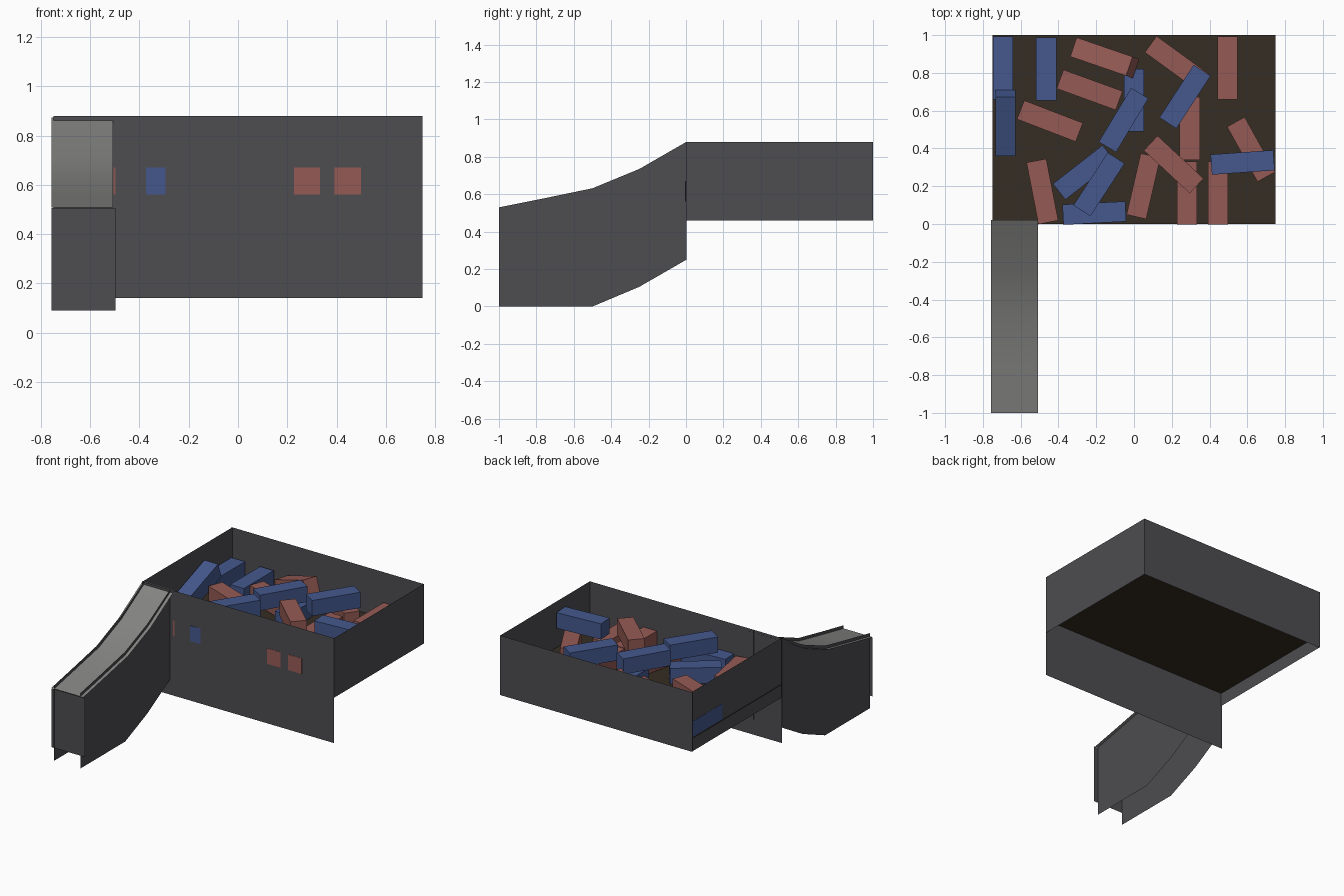
import bpy, bmesh
from math import radians
from mathutils import Matrix, Vector

if "Cube" in bpy.data.objects:
    bpy.data.objects.remove(bpy.data.objects["Cube"])


def material(name, rgb):
    m = bpy.data.materials.new(name)
    m.diffuse_color = (*rgb, 1)
    m.use_nodes = True
    m.node_tree.nodes["Principled BSDF"].inputs["Base Color"].default_value = m.diffuse_color
    return m


STEEL = material("dark steel", (0.075, 0.072, 0.08))
FLOOR = material("dark soil", (0.036, 0.026, 0.017))
BELT = material("belt grey", (0.23, 0.23, 0.225))
RED = material("brick red", (0.30, 0.105, 0.09))
BLUE = material("brick blue", (0.058, 0.098, 0.27))


def make(name, verts, faces, mat, smooth=False):
    me = bpy.data.meshes.new(name)
    me.from_pydata(verts, [], faces)
    me.materials.append(mat)
    for p in me.polygons:
        p.use_smooth = smooth
    ob = bpy.data.objects.new(name, me)
    bpy.context.collection.objects.link(ob)
    return ob


def wall(name, a, b, z0, z1):
    # upright sheet between two ground points
    make(name, [(*a, z0), (*b, z0), (*b, z1), (*a, z1)], [(0, 1, 2, 3)], STEEL)


# Open tray: sheet walls and a raised floor
W, TOP, LOW, FZ = 0.75, 0.88, 0.46, 0.555
wall("front_wall", (-W, 0), (W, 0), 0.14, TOP)
wall("right_wall", (W, 0), (W, 1), LOW, TOP)
wall("back_wall", (W, 1), (-W, 1), LOW, TOP)
wall("left_wall", (-W + 0.005, 1), (-W + 0.005, 0), LOW, TOP)
make("tray_floor", [(-W, 0, FZ), (W, 0, FZ), (W, 1, FZ), (-W, 1, FZ)],
     [(0, 1, 2, 3)], FLOOR)

# Conveyor: two curved side panels, an end plate and a belt
top = [(-1, 0.53), (-0.75, 0.58), (-0.5, 0.632), (-0.25, 0.735), (0.002, 0.88)]
bottom = [(-1, 0), (-0.75, 0), (-0.5, 0), (-0.25, 0.105), (0.002, 0.25)]
n = len(top)
strip = [(i, i + 1, n + i + 1, n + i) for i in range(n - 1)]
for side, x in (("left", -0.735), ("right", -0.53)):
    make("conveyor_panel_" + side, [(x, y, z) for y, z in bottom + top], strip, STEEL)
wall("conveyor_end_plate", (-0.757, -0.998), (-0.497, -0.998), 0.09, 0.505)

path = [(y, z - 0.022) for y, z in top[:-1]] + [(0.0, 0.862), (0.022, 0.874)]
n = len(path)
make("conveyor_belt", [(x, y, z) for x in (-0.757, -0.507) for y, z in path],
     [(i, n + i, n + i + 1, i + 1) for i in range(n - 1)], BELT, True)

# Loose bricks: x, y, heading, layer (0 floor, 1 stacked, 2 leaning up)
SIZE = (0.333, 0.107, 0.11)
HEIGHT = {0: 0.615, 1: 0.757, 2: 0.669}
blues = [(-0.693, 0.825, 90, 0), (-0.68, 0.535, 90, 2), (-0.465, 0.82, 90, 0),
         (-0.265, 0.273, 38, 0), (-0.185, 0.21, 57, 1), (-0.21, 0.058, 3, 0),
         (-0.055, 0.55, 59, 1), (0.0, 0.655, 90, 0), (0.27, 0.674, 57, 1),
         (0.575, 0.326, 4, 1)]
reds = [(-0.155, 0.88, -19, 2), (-0.235, 0.71, -20, 0), (-0.445, 0.545, -21, 0),
        (-0.485, 0.172, 101, 0), (0.223, 0.854, -36, 0), (0.295, 0.505, 90, 0),
        (0.21, 0.315, -43, 1), (0.05, 0.2, 77, 0), (0.28, 0.165, 90, 0),
        (0.445, 0.165, 90, 0), (0.495, 0.825, 90, 0), (0.62, 0.395, -61, 0)]


def brick(name, x, y, heading, layer, mat):
    bm = bmesh.new()
    tilt = radians(-20) if layer == 2 else 0
    bmesh.ops.create_cube(bm, size=1, matrix=(
        Matrix.Translation(Vector((x, y, HEIGHT[layer])))
        @ Matrix.Rotation(radians(heading), 4, 'Z')
        @ Matrix.Rotation(tilt, 4, 'Y') @ Matrix.Diagonal((*SIZE, 1))))
    ob = make(name, [], [], mat)
    bm.to_mesh(ob.data)
    bm.free()


for label, group, mat in (("blue_brick", blues, BLUE), ("red_brick", reds, RED)):
    for i, spec in enumerate(group):
        brick(f"{label}_{i + 1}", *spec, mat)
